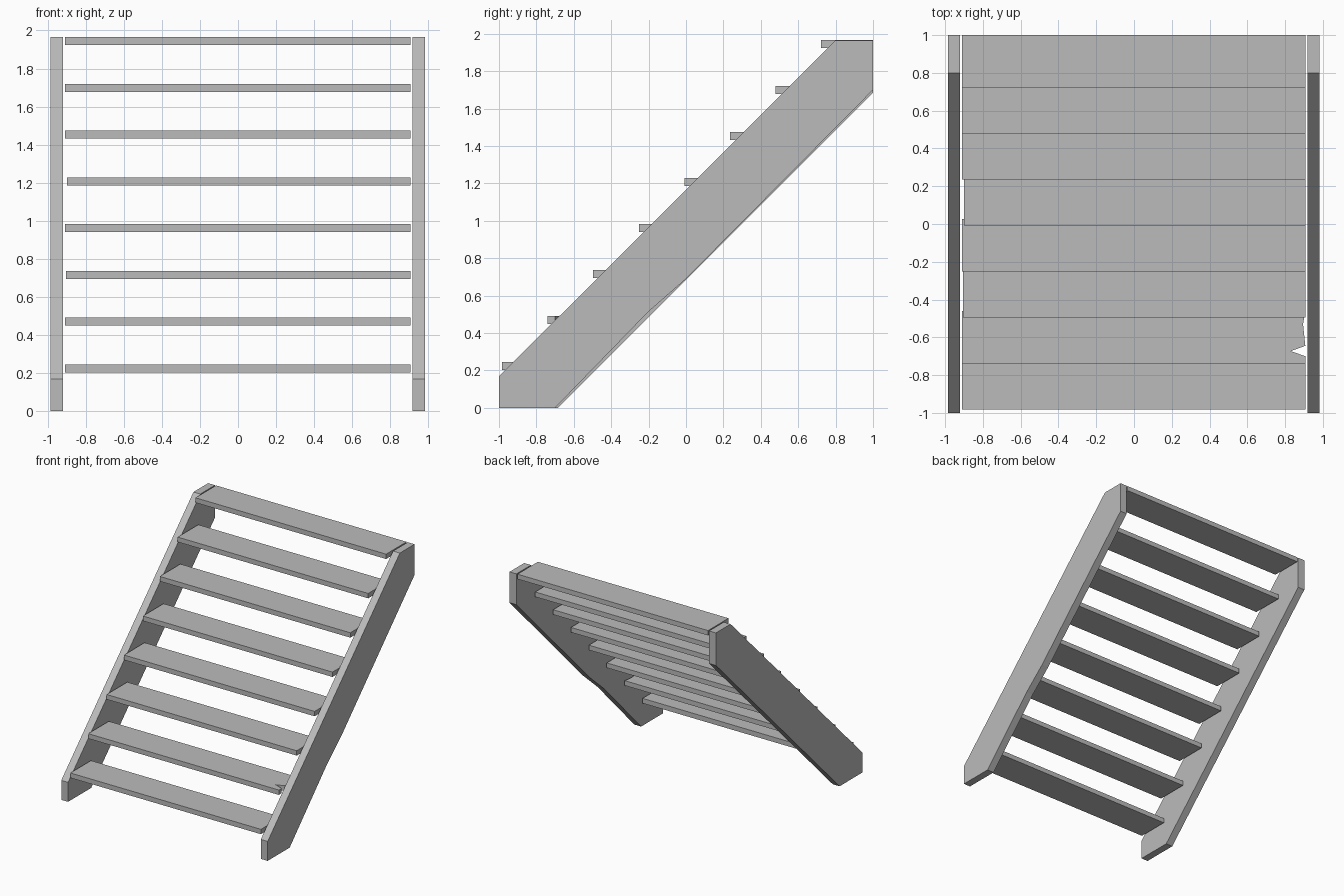
import bpy
import bmesh
from mathutils import Vector

cube = bpy.data.objects.get("Cube")
if cube:
    bpy.data.objects.remove(cube, do_unlink=True)

grey = bpy.data.materials.new("plain_grey")
grey.use_nodes = True
colour = (0.5, 0.5, 0.5, 1)
grey.diffuse_color = colour
grey.node_tree.nodes["Principled BSDF"].inputs["Base Color"].default_value = colour


def prism(name, outline, offset):
    """Extrude a flat outline along an offset vector into a solid board."""
    bm = bmesh.new()
    face = bm.faces.new([bm.verts.new(p) for p in outline])
    result = bmesh.ops.extrude_face_region(bm, geom=[face], use_keep_orig=True)
    moved = [v for v in result["geom"] if isinstance(v, bmesh.types.BMVert)]
    bmesh.ops.translate(bm, verts=moved, vec=Vector(offset))
    bmesh.ops.recalc_face_normals(bm, faces=bm.faces)
    mesh = bpy.data.meshes.new(name)
    bm.to_mesh(mesh)
    bm.free()
    mesh.materials.append(grey)
    obj = bpy.data.objects.new(name, mesh)
    bpy.context.collection.objects.link(obj)
    return obj


# Sloping side boards; the left one has a slightly worn lower edge
top_edge = [(1, 1.965), (0.8, 1.965), (-1, 0.168), (-1, 0)]
straight_edge = [(-0.685, 0), (1, 1.685)]
worn_edge = [(-0.7, 0), (-0.2, 0.515), (0, 0.69), (1, 1.7)]
for name, x, edge in (("right_stringer", -0.985, straight_edge),
                      ("left_stringer", 0.918, worn_edge)):
    prism(name, [(x, y, z) for y, z in top_edge + edge], (0.065, 0, 0))

# Eight evenly spaced treads, with small differences in the right-hand ends
STEPS, DEPTH, THICK = 8, 0.28, 0.042
left_ends = {2: -0.905, 4: -0.9}
for i in range(STEPS):
    front = -0.983 + i * 0.2435
    back = min(front + DEPTH, 1)
    bottom = 0.203 + i * 0.2458
    x0, x1 = left_ends.get(i, -0.91), 0.907
    outline = [(x0, back), (x0, front), (x1, front)]
    if i == 1:
        # Splintered notch in the end of the second tread
        outline += [(x1, -0.7), (0.83, -0.673), (x1, -0.645), (0.895, -0.53)]
    outline.append((x1, back))
    prism(f"tread_{i + 1}", [(x, y, bottom) for x, y in outline], (0, 0, THICK))
